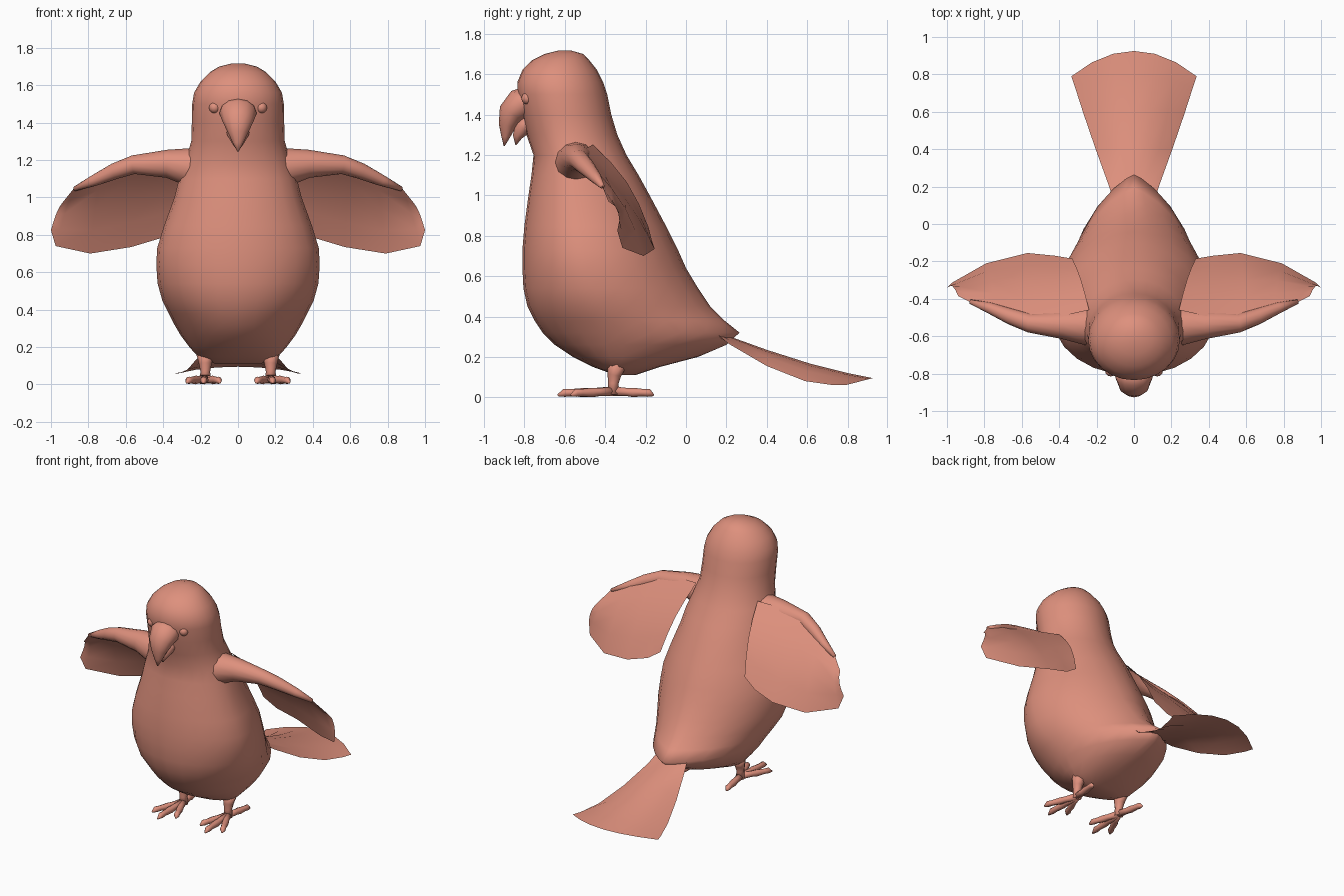
import bpy, bmesh, math
from mathutils import Vector

clay = bpy.data.materials.new("salmon clay")
clay.diffuse_color = (0.73, 0.28, 0.205, 1)


def loft(name, rows, closed=True, cap=True):
    """Skin a list of equal-length point rows into one smooth object."""
    bm = bmesh.new()
    vs = [[bm.verts.new(p) for p in row] for row in rows]
    n = len(rows[0])
    for a, b in zip(vs, vs[1:]):
        for i in range(n if closed else n - 1):
            j = (i + 1) % n
            bm.faces.new((a[i], a[j], b[j], b[i]))
    if closed and cap:
        bm.faces.new(vs[0][::-1])
        bm.faces.new(vs[-1])
    bmesh.ops.recalc_face_normals(bm, faces=bm.faces[:])
    me = bpy.data.meshes.new(name)
    bm.to_mesh(me)
    bm.free()
    me.materials.append(clay)
    for p in me.polygons:
        p.use_smooth = True
    ob = bpy.data.objects.new(name, me)
    bpy.context.collection.objects.link(ob)
    return ob


def tube(name, path, n=10, wide=1.0):
    """Tapered tube through (x, y, z, radius) points."""
    pts = [Vector(p[:3]) for p in path]
    rows = []
    for k, p in enumerate(pts):
        d = (pts[min(k + 1, len(pts) - 1)] - pts[max(k - 1, 0)]).normalized()
        ref = Vector((1, 0, 0)) if abs(d.x) < 0.75 else Vector((0, 1, 0))
        u = (ref - d * ref.dot(d)).normalized()
        v = d.cross(u)
        r = path[k][3]
        rows.append([p + u * (r * wide * math.cos(t)) + v * (r * math.sin(t))
                     for t in (2 * math.pi * i / n for i in range(n))])
    return loft(name, rows)


# Body and head: egg-shaped rings (z, front y, back y, half width, back taper)
rings = [
    (0.11, -0.35, -0.25, 0.12, 1), (0.15, -0.46, -0.13, 0.215, 1),
    (0.20, -0.56, 0.06, 0.26, 1.2), (0.26, -0.65, 0.20, 0.305, 1.5),
    (0.32, -0.71, 0.265, 0.34, 1.6), (0.38, -0.75, 0.19, 0.37, 1.5),
    (0.45, -0.785, 0.12, 0.405, 1.4), (0.54, -0.805, 0.06, 0.43, 1.3),
    (0.64, -0.81, 0.0, 0.437, 1.2), (0.73, -0.81, -0.04, 0.432, 1.15),
    (0.85, -0.80, -0.10, 0.395, 1.1), (1.0, -0.78, -0.18, 0.34, 1),
    (1.1, -0.765, -0.235, 0.315, 1), (1.2, -0.755, -0.295, 0.28, 1),
    (1.3, -0.79, -0.34, 0.25, 1), (1.4, -0.81, -0.37, 0.247, 1),
    (1.5, -0.835, -0.39, 0.245, 1), (1.56, -0.835, -0.41, 0.235, 1),
    (1.62, -0.81, -0.44, 0.20, 1), (1.67, -0.76, -0.48, 0.15, 1),
    (1.70, -0.70, -0.51, 0.10, 1), (1.717, -0.63, -0.57, 0.03, 1)]
rows = []
for z, yf, yb, w, p in rings:
    cy = yf + (0.40 + 0.08 * min(1, max(0, (z - 1) * 2))) * (yb - yf)
    row = []
    for i in range(24):
        t = 2 * math.pi * i / 24
        c, s = math.cos(t), math.sin(t)
        q = p if s > 0 else 1
        row.append((math.copysign(abs(c) ** q, c) * w,
                    cy + s * ((yb - cy) if s > 0 else (cy - yf)), z))
    rows.append(row)
loft("body", rows)

# Hooked beak, upper and lower halves
tube("upper_beak", [(0, -0.77, 1.47, .075), (0, -0.82, 1.45, .08),
                    (0, -0.865, 1.405, .066), (0, -0.885, 1.345, .043),
                    (0, -0.893, 1.29, .022), (0, -0.90, 1.245, .003)], 12, 1.25)
tube("lower_beak", [(0, -0.76, 1.37, .05), (0, -0.81, 1.335, .045),
                    (0, -0.835, 1.29, .025), (0, -0.842, 1.25, .003)], 10, 1.3)

# Tail: arched fan from (y, centre z, half width, edge z)
tail = []
for y, zc, w, ze, sweep in [(0.10, 0.33, 0.10, 0.36, 0), (0.22, 0.30, 0.14, 0.26, 0),
                            (0.40, 0.235, 0.205, 0.155, 0), (0.62, 0.165, 0.27, 0.08, .03),
                            (0.80, 0.12, 0.315, 0.06, .07), (0.925, 0.095, 0.335, 0.06, .135)]:
    tail.append([(w * k / 3, y - sweep * (k / 3) ** 2, zc + (ze - zc) * (k / 3) ** 2)
                 for k in range(-3, 4)])
loft("tail", tail, closed=False)

# Wing feather sheet edges, leading and trailing
lead = [(0.24, -0.46, 1.25), (0.42, -0.50, 1.23), (0.60, -0.51, 1.20),
        (0.74, -0.45, 1.13), (0.88, -0.415, 1.045), (0.94, -0.385, 0.97)]
trail = [(0.33, -0.185, 0.84), (0.42, -0.17, 0.78), (0.57, -0.155, 0.735),
         (0.79, -0.21, 0.70), (0.975, -0.315, 0.74), (1.0, -0.34, 0.825)]
arm = [(0.16, -0.54, 1.14, .13), (0.27, -0.545, 1.165, .10), (0.38, -0.54, 1.18, .075),
       (0.56, -0.53, 1.175, .05), (0.66, -0.495, 1.14, .043),
       (0.77, -0.45, 1.09, .03), (0.875, -0.415, 1.045, .012)]
toes = [(-0.09, -0.56), (0.0, -0.635), (0.09, -0.57), (0.02, -0.16)]

for s, side in ((1, "left"), (-1, "right")):
    # Wing: bowed sheet under a tapered arm
    sheet = []
    for a, b in zip(lead, trail):
        a, b = Vector(a), Vector(b)
        row = []
        for k in range(5):
            f = k / 4
            p = a.lerp(b, f) + Vector((0, 0.03, 0.02)) * math.sin(math.pi * f)
            row.append((s * p.x, p.y, p.z))
        sheet.append(row)
    loft(side + "_wing_feathers", sheet, closed=False)
    tube(side + "_wing_arm", [(s * x, y, z, r) for x, y, z, r in arm], 12)

    # Eye: slight bump on the face
    bpy.ops.mesh.primitive_uv_sphere_add(segments=12, ring_count=8, radius=0.03,
                                         location=(s * 0.125, -0.785, 1.48))
    eye = bpy.context.object
    eye.name = side + "_eye"
    eye.data.materials.append(clay)
    bpy.ops.object.shade_smooth()

    # Leg and toes
    lx = s * 0.175
    tube(side + "_leg", [(lx, -0.34, 0.17, .05), (lx, -0.355, 0.11, .034),
                         (lx, -0.36, 0.07, .026), (lx, -0.36, 0.015, .03)], 8)
    for i, (dx, ty) in enumerate(toes):
        tx = lx + s * (dx + 0.01)
        mid = [(lx + (tx - lx) * f, -0.36 + (ty + 0.36) * f, z, r)
               for f, z, r in ((0, .03, .024), (.35, .026, .02), (.5, .024, .023),
                               (.75, .023, .018), (.88, .022, .02), (1, .01, .005))]
        tube(side + "_toe_%d" % (i + 1), mid, 8)
